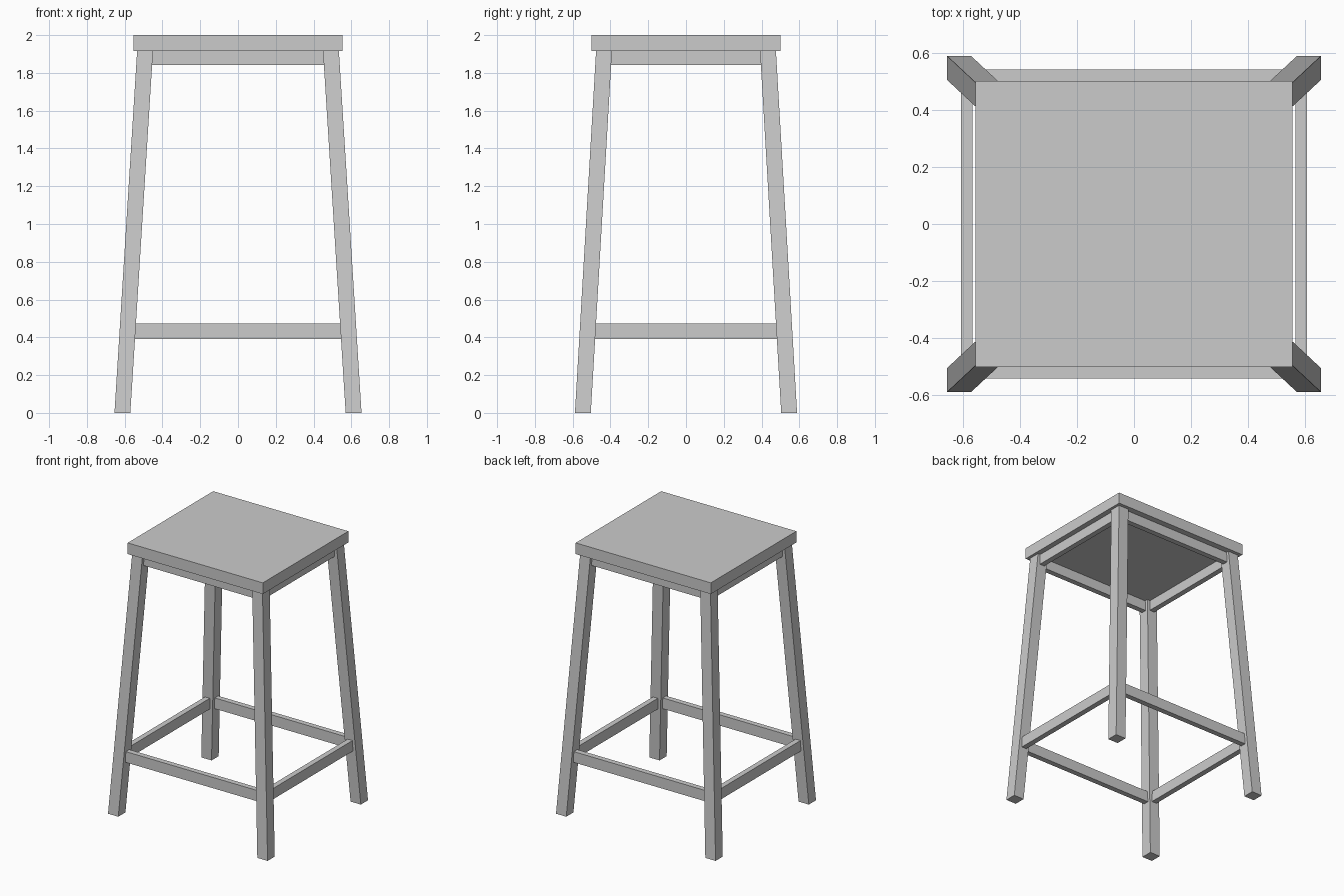
import bpy, bmesh

if "Cube" in bpy.data.objects:
    bpy.data.objects.remove(bpy.data.objects["Cube"])


def add_mesh(name, bm):
    bmesh.ops.recalc_face_normals(bm, faces=bm.faces)
    me = bpy.data.meshes.new(name)
    bm.to_mesh(me)
    bm.free()
    ob = bpy.data.objects.new(name, me)
    bpy.context.collection.objects.link(ob)
    return ob


def box(name, centre, size):
    bm = bmesh.new()
    bmesh.ops.create_cube(bm, size=1)
    for v in bm.verts:
        v.co = [c + a * s for c, a, s in zip(centre, v.co, size)]
    return add_mesh(name, bm)


SEAT_BOTTOM = 1.917
LEG = 0.084
FOOT = (0.612, 0.546)      # leg centre on the floor
HEAD = (0.492, 0.434)      # leg centre under the seat


def leg_centre(z):
    t = z / SEAT_BOTTOM
    return [f + (h - f) * t for f, h in zip(FOOT, HEAD)]


# Seat slab
box("seat", (0, 0, (SEAT_BOTTOM + 2) / 2), (1.108, 1.002, 2 - SEAT_BOTTOM))

# Four splayed legs, sheared so both ends stay level
for sy, end in ((-1, "front"), (1, "back")):
    for sx, side in ((-1, "left"), (1, "right")):
        bm = bmesh.new()
        bmesh.ops.create_cube(bm, size=1)
        for v in bm.verts:
            z = SEAT_BOTTOM * (v.co.z + 0.5)
            cx, cy = leg_centre(z)
            v.co = (sx * cx + v.co.x * LEG, sy * cy + v.co.y * LEG, z)
        add_mesh(f"{end}_{side}_leg", bm)


# Rectangular ring of four rails, centred on the legs
def rails(kind, z0, z1, thick=0.04):
    zc, h = (z0 + z1) / 2, z1 - z0
    cx, cy = leg_centre(zc)
    inset = LEG - 0.02      # rail ends sit just inside the legs
    for s, a, b in ((-1, "front", "left"), (1, "back", "right")):
        box(f"{a}_{kind}", (0, s * cy, zc), (2 * cx - inset, thick, h))
        box(f"{b}_{kind}", (s * cx, 0, zc), (thick, 2 * cy - inset, h))


rails("apron", 1.842, SEAT_BOTTOM)
rails("stretcher", 0.392, 0.472)
